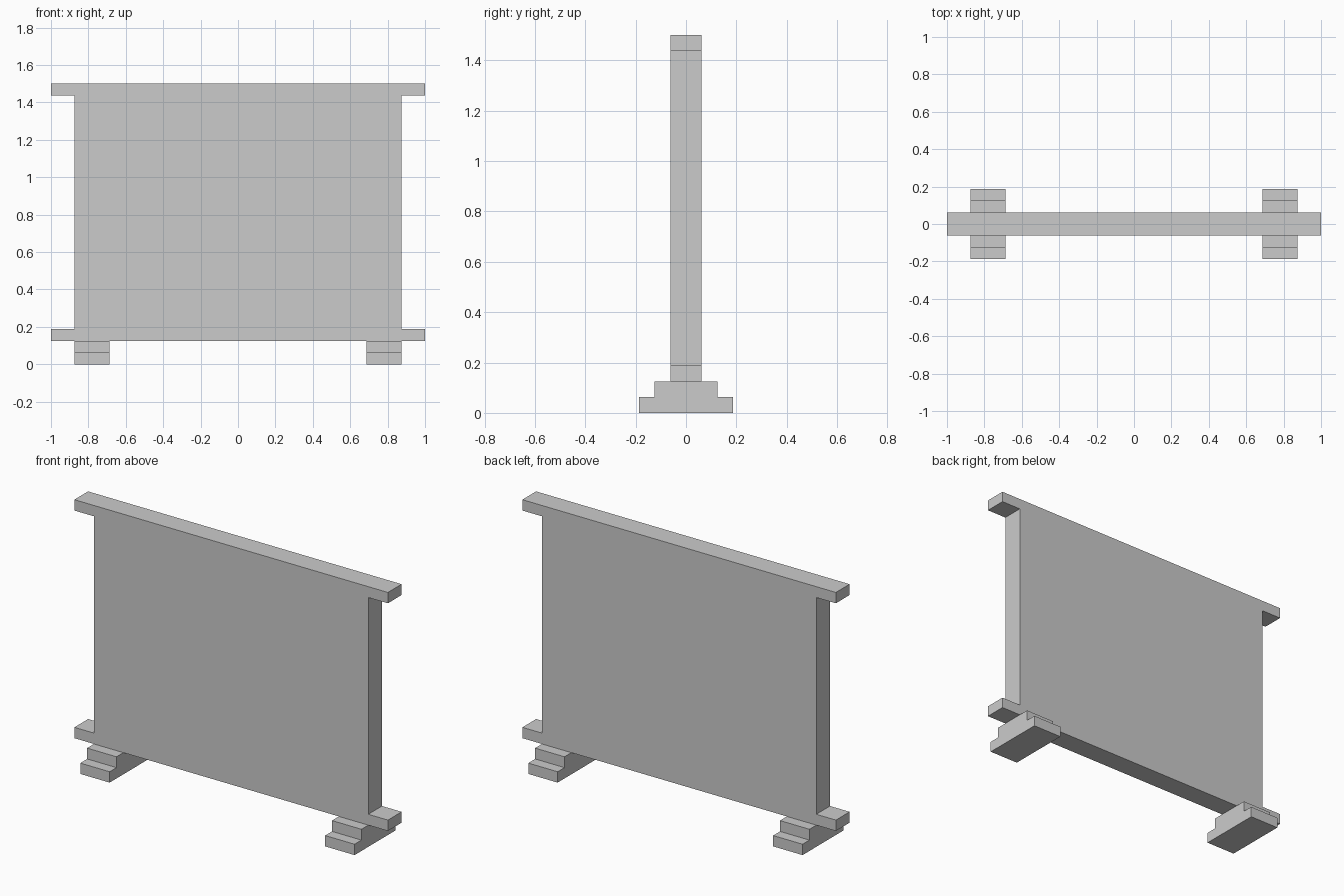
import bpy
import bmesh
from mathutils import Vector

if "Cube" in bpy.data.objects:
    bpy.data.objects.remove(bpy.data.objects["Cube"])

U = 1 / 16  # all sizes are multiples of this step


def extrude_profile(name, points, sweep):
    """Make a solid by sweeping a closed outline along a vector."""
    bm = bmesh.new()
    face = bm.faces.new([bm.verts.new(Vector(p) * U) for p in points])
    swept = bmesh.ops.extrude_face_region(bm, geom=[face], use_keep_orig=True)
    moved = [v for v in swept["geom"] if isinstance(v, bmesh.types.BMVert)]
    bmesh.ops.translate(bm, verts=moved, vec=Vector(sweep) * U)
    bmesh.ops.recalc_face_normals(bm, faces=bm.faces)
    mesh = bpy.data.meshes.new(name)
    bm.to_mesh(mesh)
    bm.free()
    obj = bpy.data.objects.new(name, mesh)
    bpy.context.collection.objects.link(obj)
    return obj


# Board with flush rails that overhang at top and bottom
right_edge = [(16, 2), (16, 3), (14, 3), (14, 23), (16, 23), (16, 24)]
outline = right_edge + [(-x, z) for x, z in reversed(right_edge)]
extrude_profile("panel_with_rails", [(x, -1, z) for x, z in outline], (0, 2, 0))

# Stepped feet, mirrored left to right
right_steps = [(3, 0), (3, 1), (2, 1), (2, 2)]
steps = right_steps + [(-y, z) for y, z in reversed(right_steps)]
feet = extrude_profile("stepped_feet", [(11, y, z) for y, z in steps], (3, 0, 0))
mirror = feet.modifiers.new("left_foot", "MIRROR")
mirror.use_axis = (True, False, False)
